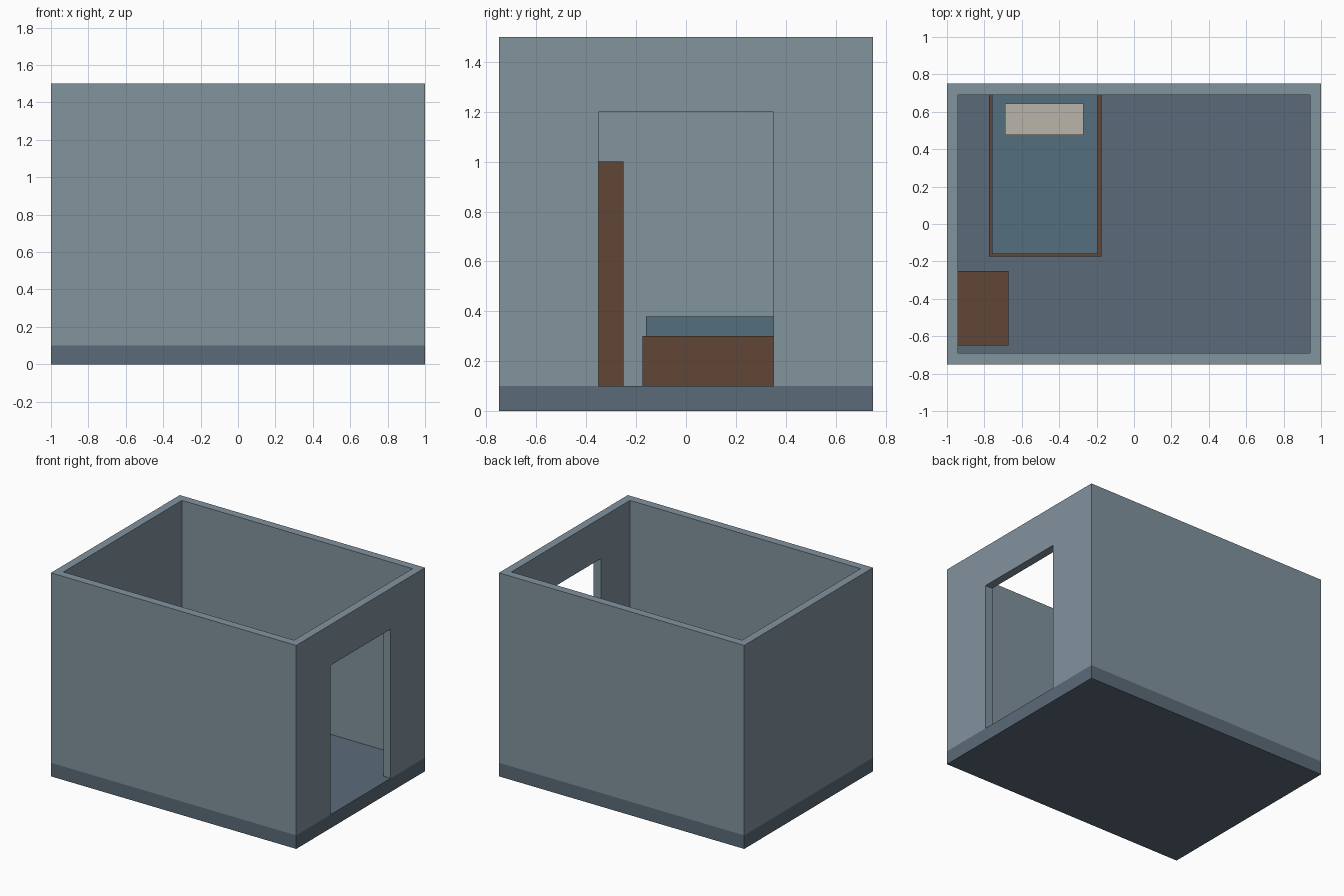
import bpy, bmesh

if "Cube" in bpy.data.objects:
    bpy.data.objects.remove(bpy.data.objects["Cube"])


def material(name, r, g, b):
    # 0-255 display colour to linear
    m = bpy.data.materials.new(name)
    m.diffuse_color = [((c / 255 + 0.055) / 1.055) ** 2.4 for c in (r, g, b)] + [1]
    m.use_nodes = True
    m.node_tree.nodes["Principled BSDF"].inputs["Base Color"].default_value = m.diffuse_color
    return m


def box(name, x, y, z, mat=None):
    # axis-aligned box from (min, max) ranges
    bm = bmesh.new()
    bmesh.ops.create_cube(bm, size=1)
    for v in bm.verts:
        v.co = [r[0] if c < 0 else r[1] for c, r in zip(v.co, (x, y, z))]
    me = bpy.data.meshes.new(name)
    bm.to_mesh(me)
    bm.free()
    if mat:
        me.materials.append(mat)
    ob = bpy.data.objects.new(name, me)
    bpy.context.collection.objects.link(ob)
    return ob


def cut(target, cutter):
    mod = target.modifiers.new(cutter.name, 'BOOLEAN')
    mod.operation = 'DIFFERENCE'
    mod.solver = 'EXACT'
    mod.object = cutter
    bpy.context.view_layer.objects.active = target
    bpy.ops.object.modifier_apply(modifier=mod.name)
    bpy.data.objects.remove(cutter)


wall = material("wall_paint", 130, 147, 158)
slab = material("floor_slate", 91, 107, 121)
wood = material("dark_wood", 96, 70, 54)
blue = material("blue_fabric", 85, 110, 127)
cream = material("cream_fabric", 187, 181, 170)

F = 0.1              # floor level
IX, IY = 0.94, 0.69  # inner half sizes of the room

# Floor slab
box("floor", (-1, 1), (-0.75, 0.75), (0, F), slab)

# Walls: open-topped ring with a doorway on the right side
walls = box("walls", (-1, 1), (-0.75, 0.75), (F, 1.5), wall)
cut(walls, box("room_cutter", (-IX, IX), (-IY, IY), (0, 1.6)))
cut(walls, box("door_cutter", (0.8, 1.1), (-0.35, 0.35), (0, 1.2)))

# Bed
box("bed_frame", (-0.775, -0.175), (-0.175, IY), (F, 0.3), wood)
box("mattress", (-0.76, -0.195), (-0.16, IY), (0.3, 0.38), blue)
box("pillow", (-0.69, -0.27), (0.475, 0.645), (0.38, 0.44), cream)

# Wardrobe
box("wardrobe", (-IX, -0.67), (-0.65, -0.25), (F, 1.0), wood)
